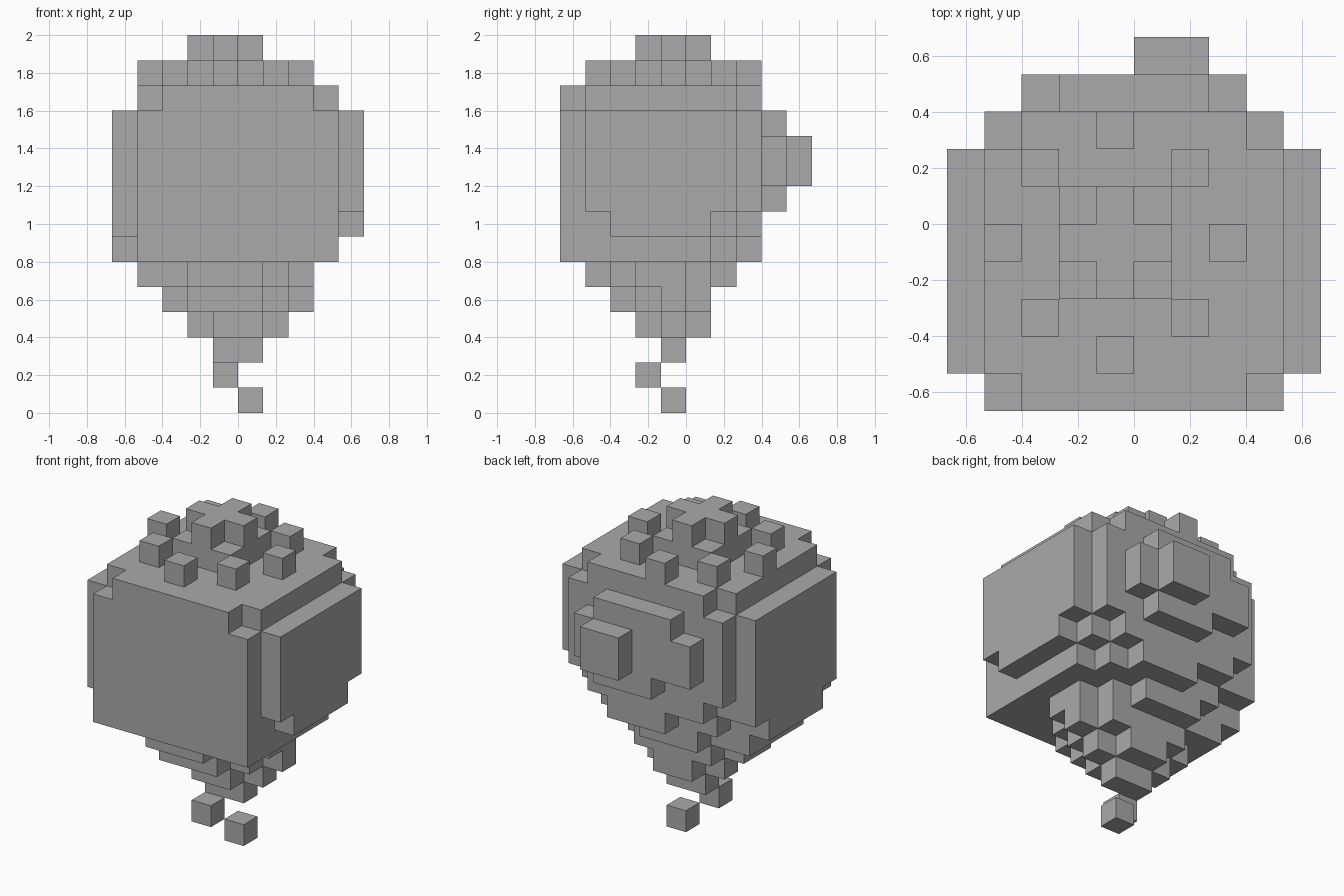
import bpy
import bmesh
from mathutils import Vector

cube = bpy.data.objects.get("Cube")
if cube:
    bpy.data.objects.remove(cube, do_unlink=True)

UNIT = 2 / 15  # edge length of one block

grey = bpy.data.materials.new("plain grey")
grey.use_nodes = True
colour = (0.4, 0.4, 0.4, 1)
grey.diffuse_color = colour
grey.node_tree.nodes["Principled BSDF"].inputs["Base Color"].default_value = colour


def block(x, y, z):
    """Cells of a cuboid, each axis given as (start, end)."""
    return {(i, j, k) for i in range(*x) for j in range(*y) for k in range(*z)}


def layer(z, rows):
    """Cells of one layer, rows given as {(y start, y end): (x start, x end)}."""
    cells = set()
    for y, x in rows.items():
        cells |= block(x, y, (z, z + 1))
    return cells


parts = {}

# Main body: a big block with its corners nibbled away
body = block((-4, 4), (-5, 3), (6, 13))
for x in (-4, 3):
    for y in (-5, 2):
        body.discard((x, y, 12))
    body -= block((x, x + 1), (2, 3), (6, 8))
body -= {(3, 1, 6), (2, 2, 6), (-4, 1, 6)} | block((-4, -1), (2, 3), (6, 7))
parts["body"] = body

# Side plates, the right one reaching lower
parts["left_side_plate"] = block((4, 5), (-4, 2), (8, 12)) | block((4, 5), (-3, 1), (7, 8))
parts["right_side_plate"] = block((-5, -4), (-4, 2), (7, 12)) | block((-5, -4), (-3, 1), (6, 7))

# Back plate with a small knob
parts["back_plate"] = (block((-3, 3), (3, 4), (9, 11)) | block((-2, 2), (3, 4), (11, 12))
                       | block((-1, 2), (3, 4), (8, 9)))
parts["back_knob"] = block((0, 2), (4, 5), (9, 11))

# Crown: ring of studs around a cross on a square base
parts["crown_base"] = block((-2, 1), (-2, 1), (13, 14))
parts["crown_cross"] = layer(14, {(-2, 1): (-1, 0), (-1, 0): (-2, 1)})
studs = set()
for sx in (-1, 1):
    studs |= {(-1 + 3 * sx, -1, 13), (-1, -1 + 3 * sx, 13)}
    studs |= {(-1 + 2 * sx, -1 + 2 * sy, 13) for sy in (-1, 1)}
parts["crown_studs"] = studs

# Tapering underside
parts["taper_upper"] = layer(5, {(-4, -3): (-2, 1), (-3, -2): (-4, 2), (-2, 0): (-4, 3),
                                 (0, 1): (-4, 2), (1, 2): (-2, 1)})
parts["taper_middle"] = layer(4, {(-3, -2): (-2, 1), (-2, -1): (-3, 2), (-1, 0): (-3, 3),
                                  (0, 1): (-2, 2)})
parts["taper_lower"] = layer(3, {(-2, -1): (-1, 1), (-1, 0): (-2, 2), (0, 1): (-1, 1)})
parts["taper_tip"] = layer(2, {(-1, 0): (-1, 1)})

# Loose blocks below the tip
parts["loose_block_upper"] = {(-1, -2, 1)}
parts["loose_block_lower"] = {(0, -1, 0)}

filled = set().union(*parts.values())


def build(name, cells):
    """Mesh the outer faces of the cells and merge the flat areas."""
    bm = bmesh.new()
    for cell in sorted(cells):
        for axis in range(3):
            for side in (0, 1):
                near = list(cell)
                near[axis] += 2 * side - 1
                if tuple(near) in filled:
                    continue
                corners = []
                for a, b in ((0, 0), (1, 0), (1, 1), (0, 1)):
                    p = Vector(cell)
                    p[axis] += side
                    p[(axis + 1) % 3] += a
                    p[(axis + 2) % 3] += b
                    corners.append(bm.verts.new(p * UNIT))
                bm.faces.new(corners if side else corners[::-1])
    bmesh.ops.remove_doubles(bm, verts=bm.verts, dist=UNIT / 100)
    bmesh.ops.dissolve_limit(bm, angle_limit=0.01, verts=bm.verts, edges=bm.edges)
    mesh = bpy.data.meshes.new(name)
    bm.to_mesh(mesh)
    bm.free()
    mesh.materials.append(grey)
    bpy.context.collection.objects.link(bpy.data.objects.new(name, mesh))


for part_name, part_cells in parts.items():
    build(part_name, part_cells)
